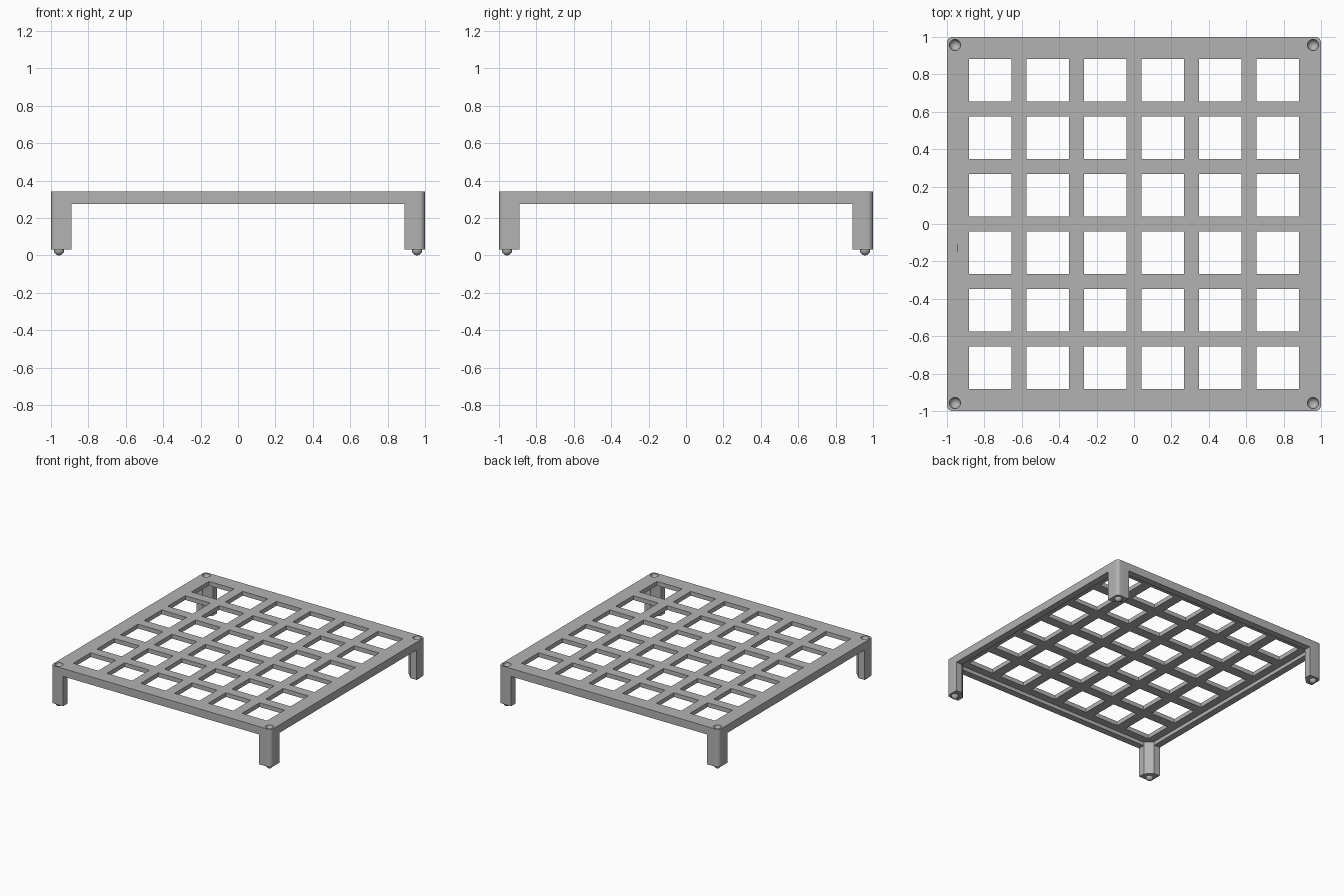
import bpy, bmesh, math
from mathutils import Matrix, Vector

cube = bpy.data.objects.get("Cube")
if cube:
    bpy.data.objects.remove(cube)

TOP, FRAME_BOTTOM, PLATE_BOTTOM, LEG_BOTTOM = 0.34, 0.275, 0.305, 0.03
WALL, LEG, CORNER = 0.055, 0.11, 0.03      # rim width, leg width, corner radius
PEG, PEG_R = 0.957, 0.028                  # peg position and radius
PITCH, HOLE, COUNT = 0.307, 0.227, 6

grey = bpy.data.materials.new("light grey")
grey.use_nodes = True
colour = (0.45, 0.45, 0.45, 1)
grey.diffuse_color = colour
grey.node_tree.nodes["Principled BSDF"].inputs["Base Color"].default_value = colour


def make(name, bm):
    bmesh.ops.recalc_face_normals(bm, faces=bm.faces)
    mesh = bpy.data.meshes.new(name)
    bm.to_mesh(mesh)
    bm.free()
    mesh.materials.append(grey)
    obj = bpy.data.objects.new(name, mesh)
    bpy.context.collection.objects.link(obj)
    return obj


def add_box(bm, centre, size):
    matrix = Matrix.Translation(centre) @ Matrix.Diagonal((*size, 1))
    bmesh.ops.create_cube(bm, size=1, matrix=matrix)


def add_ball(bm, x, y, z, radius):
    bmesh.ops.create_uvsphere(bm, u_segments=32, v_segments=16, radius=radius,
                              matrix=Matrix.Translation((x, y, z)))


def prism(name, outline, low, high):
    bm = bmesh.new()
    face = bm.faces.new([bm.verts.new((x, y, low)) for x, y in outline])
    new = bmesh.ops.extrude_face_region(bm, geom=[face])["geom"]
    bmesh.ops.translate(bm, vec=(0, 0, high - low),
                        verts=[v for v in new if isinstance(v, bmesh.types.BMVert)])
    return make(name, bm)


def four_corners(points):
    # Repeat the outline of one corner around the square
    return [tuple(Matrix.Rotation(math.radians(90 * k), 2) @ Vector(p))
            for k in range(4) for p in points]


# Full block with rounded vertical corners
arc = [(1 - CORNER + CORNER * math.cos(a), 1 - CORNER + CORNER * math.sin(a))
       for a in (math.radians(11.25 * i) for i in range(9))]
rack = prism("rack_body", four_corners(arc), LEG_BOTTOM, TOP)

# Openings between the legs, in both directions
cutters = []
span = 2 * (1 - LEG)
for size in ((3, span, FRAME_BOTTOM), (span, 3, FRAME_BOTTOM)):
    bm = bmesh.new()
    add_box(bm, (0, 0, FRAME_BOTTOM / 2), size)
    cutters.append(make("side_opening_cutter", bm))

# Underside recess, chamfered behind each leg
inner, leg = 1 - WALL, 1 - LEG
cutters.append(prism("recess_cutter", four_corners([(inner, leg), (leg, inner)]),
                     -0.1, PLATE_BOTTOM))

# Grid of square holes and the round sockets at the corners
bm = bmesh.new()
centres = [(i - (COUNT - 1) / 2) * PITCH for i in range(COUNT)]
for x in centres:
    for y in centres:
        add_box(bm, (x, y, TOP), (HOLE, HOLE, 0.3))
for x in (-PEG, PEG):
    for y in (-PEG, PEG):
        add_ball(bm, x, y, TOP, PEG_R + 0.002)
cutters.append(make("hole_cutter", bm))

for cutter in cutters:
    mod = rack.modifiers.new("cut", 'BOOLEAN')
    mod.operation, mod.solver, mod.object = 'DIFFERENCE', 'EXACT', cutter

bpy.context.view_layer.objects.active = rack
for mod in list(rack.modifiers):
    bpy.ops.object.modifier_apply(modifier=mod.name)
for cutter in cutters:
    bpy.data.objects.remove(cutter)

# Round pegs under the legs, for stacking
parts = [rack]
for side, x in (("right", -PEG), ("left", PEG)):
    for end, y in (("front", -PEG), ("back", PEG)):
        bm = bmesh.new()
        add_ball(bm, x, y, PEG_R, PEG_R)
        parts.append(make(f"{end}_{side}_peg", bm))

for obj in parts:
    bpy.ops.object.select_all(action='DESELECT')
    obj.select_set(True)
    bpy.context.view_layer.objects.active = obj
    bpy.ops.object.shade_smooth_by_angle(angle=math.radians(30))
